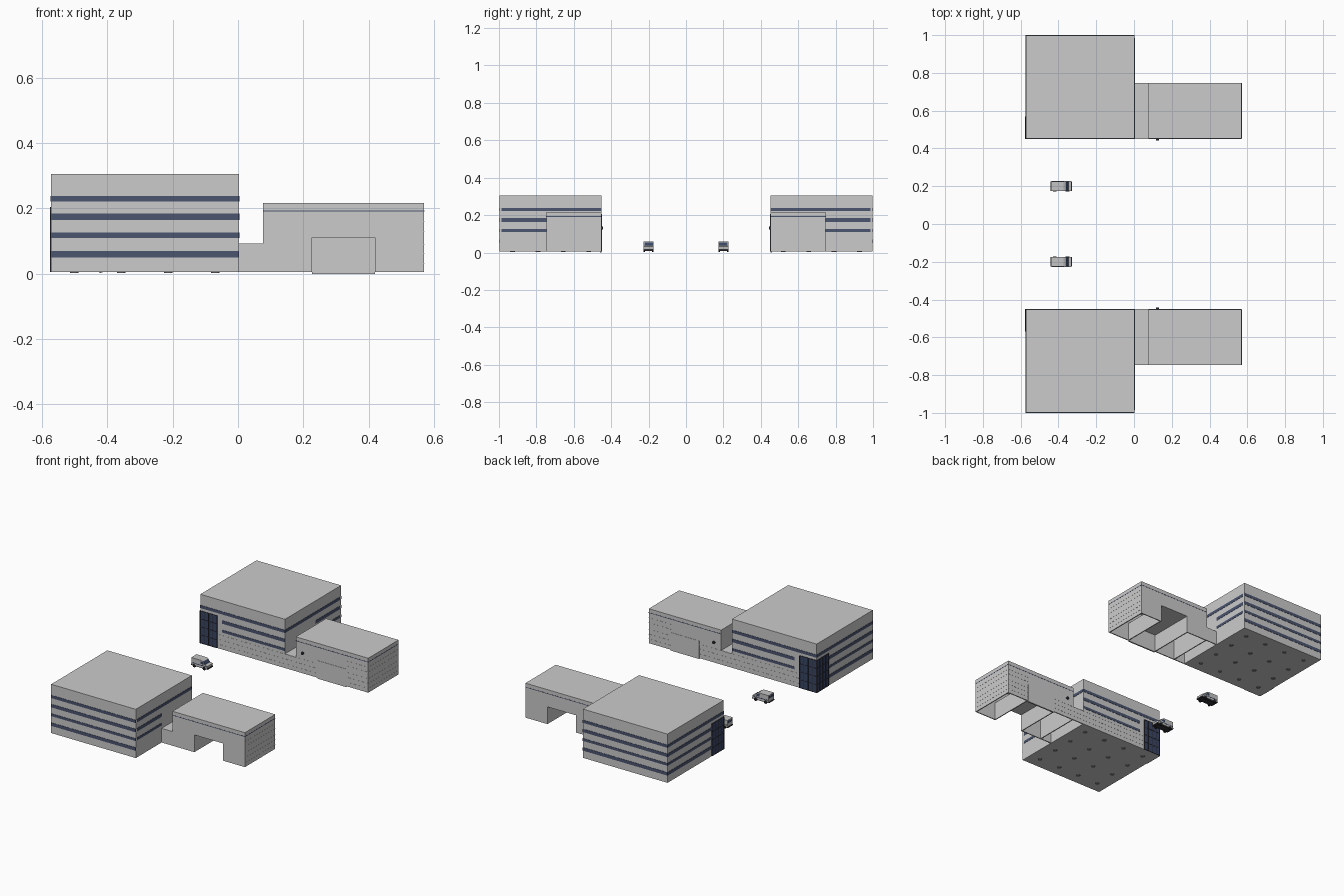
import bpy, bmesh, math
from mathutils import Matrix

cube = bpy.data.objects.get("Cube")
if cube:
    bpy.data.objects.remove(cube, do_unlink=True)


def material(name, r, g, b):
    m = bpy.data.materials.new(name)
    m.use_nodes = True
    m.diffuse_color = (r, g, b, 1)
    m.node_tree.nodes["Principled BSDF"].inputs["Base Color"].default_value = (r, g, b, 1)
    return m


WALL = material("pale grey wall", 0.6, 0.6, 0.6)
NAVY = material("navy window band", 0.07, 0.09, 0.16)
GLASS = material("dark navy glass", 0.04, 0.06, 0.13)
FRAME = material("charcoal frame", 0.03, 0.03, 0.04)
VAN = material("van grey", 0.55, 0.55, 0.55)
TYRE = material("tyre black", 0.015, 0.015, 0.015)
LAMP = material("lamp grey", 0.2, 0.2, 0.2)


def finish(bm, name, mat):
    bmesh.ops.recalc_face_normals(bm, faces=bm.faces[:])
    mesh = bpy.data.meshes.new(name)
    bm.to_mesh(mesh)
    bm.free()
    mesh.materials.append(mat)
    obj = bpy.data.objects.new(name, mesh)
    bpy.context.collection.objects.link(obj)
    return obj


def boxes(name, mat, side, spans):
    """One object from boxes given as (x range, y range, z range)."""
    bm = bmesh.new()
    for xs, ys, zs in spans:
        verts = bmesh.ops.create_cube(bm, size=1)["verts"]
        for v in verts:
            v.co = [r[0] if c < 0 else r[1] for c, r in zip(v.co, (xs, ys, zs))]
            v.co.y *= side
    return finish(bm, name, mat)


def cylinders(name, mat, spots, radius, depth, axis="Z", sides=16):
    bm = bmesh.new()
    turn = Matrix.Rotation(math.pi / 2, 4, "X") if axis == "Y" else Matrix()
    for spot in spots:
        bmesh.ops.create_cone(bm, cap_ends=True, segments=sides, radius1=radius,
                              radius2=radius, depth=depth,
                              matrix=Matrix.Translation(spot) @ turn)
    return finish(bm, name, mat)


def prism(name, mat, outline, y0, y1):
    """Extrude an x-z outline along y."""
    bm = bmesh.new()
    face = bm.faces.new([bm.verts.new((x, y0, z)) for x, z in outline])
    ext = bmesh.ops.extrude_face_region(bm, geom=[face])["geom"]
    for v in ext:
        if isinstance(v, bmesh.types.BMVert):
            v.co.y = y1
    return finish(bm, name, mat)


# Shared building dimensions, with y growing away from the street
X0, X1, XA, X2 = -0.573, 0.003, 0.077, 0.57
Y0, Y1, YA = 0.452, 0.998, 0.747
BASE, TOP, LOW, MID = 0.005, 0.305, 0.092, 0.217
BAY0, BAY1, BAY_TOP = 0.226, 0.42, 0.111
T, P = 0.006, 0.0015
BANDS = [(0.221, 0.239), (0.164, 0.184), (0.11, 0.126), (0.05, 0.07)]
TOWER = 0.115


def building(side, label):
    # Main block and its window bands
    boxes(label + "_main_block", WALL, side, [((X0, X1), (Y0, Y1), (BASE, TOP))])
    bands = []
    for i, z in enumerate(BANDS):
        start = 0 if i == 0 else TOWER
        bands.append(((X0 - P, X1), (Y1 - P, Y1 + P), z))
        bands.append(((X0 - P, X0 + P), (Y0 + start, Y1), z))
        if i < 3:
            gap = 0 if i == 0 else TOWER + 0.035
            bands.append(((X0 + gap, X1), (Y0 - P, Y0 + P), z))
            bands.append(((X1 - P, X1 + P), (Y0 if i == 0 else YA, Y1 - 0.012), z))
    boxes(label + "_window_bands", NAVY, side, bands)

    # Glazed corner with frames
    top = 0.205
    boxes(label + "_corner_glass", GLASS, side, [
        ((X0 - P, X0 + TOWER), (Y0 - P, Y0 + P), (BASE, top)),
        ((X0 - P, X0 + P), (Y0 - P, Y0 + TOWER), (BASE, top))])
    frames = []
    for i in range(5):
        d = i * TOWER / 4
        frames.append(((X0 + d - P, X0 + d + P), (Y0 - 2 * P, Y0), (BASE, top)))
        frames.append(((X0 - 2 * P, X0), (Y0 + d - P, Y0 + d + P), (BASE, top)))
        z = BASE + i * (top - BASE - 2 * P) / 4
        frames.append(((X0, X0 + TOWER), (Y0 - 2 * P, Y0), (z, z + 2 * P)))
        frames.append(((X0 - 2 * P, X0), (Y0, Y0 + TOWER), (z, z + 2 * P)))
    boxes(label + "_corner_frames", FRAME, side, frames)

    # Round fittings on the underside
    spots = [(X0 + (i + 0.5) * 0.144, side * (Y0 + (j + 0.5) * 0.136), BASE)
             for i in range(4) for j in range(4)]
    cylinders(label + "_underside_fittings", LAMP, spots, 0.013, 0.004)

    # Link and wing as hollow shells, with an open bay at the back
    wing = (BASE, MID)
    boxes(label + "_link", WALL, side, [
        ((X1, XA), (Y0, YA), (LOW - T, LOW)),
        ((X1, XA), (Y0, Y0 + T), (BASE, LOW - T)),
        ((X1, XA), (YA - T, YA), (BASE, LOW - T))])
    boxes(label + "_wing_shell", WALL, side, [
        ((XA, X2), (Y0, YA), (MID - T, MID)),
        ((XA, X2), (Y0, Y0 + T), wing),
        ((XA, XA + T), (Y0, YA), wing),
        ((X2 - T, X2), (Y0, YA), wing),
        ((XA, BAY0), (YA - T, YA), wing),
        ((BAY1, X2), (YA - T, YA), wing),
        ((BAY0, BAY1), (YA - T, YA), (BAY_TOP, MID))])
    boxes(label + "_bay_lining", WALL, side, [
        ((BAY0 - T, BAY0), (Y0, YA - T), (BASE, BAY_TOP)),
        ((BAY1, BAY1 + T), (Y0, YA - T), (BASE, BAY_TOP)),
        ((BAY0 - T, BAY1 + T), (Y0, YA - T), (BAY_TOP, BAY_TOP + T))])
    boxes(label + "_bay_door", WALL, side,
          [((BAY0, BAY1), (Y0 - P, Y0 + T + P), (0, BAY_TOP))])

    # Thin dark line below the wing parapet
    z = (0.191, 0.1945)
    boxes(label + "_parapet_line", NAVY, side, [
        ((XA, X2), (YA, YA + P / 2), z),
        ((XA, X2), (Y0 - P / 2, Y0), z),
        ((X2, X2 + P / 2), (Y0, YA), z)])

    # Cladding seams and a wall lamp on the street side
    seams = []
    for z in (0.03, 0.06, 0.09):
        seams.append(((X0 + TOWER + 0.01, BAY0), (Y0 - P / 2, Y0), (z, z + P)))
    for z in (0.03, 0.06, 0.09, 0.13, 0.16):
        seams.append(((BAY1, X2), (Y0 - P / 2, Y0), (z, z + P)))
        seams.append(((X2, X2 + P / 2), (Y0, YA), (z, z + P)))
    boxes(label + "_cladding_seams", WALL, side, seams)
    cylinders(label + "_wall_lamp", FRAME, [(0.125, side * (Y0 - 0.004), 0.13)],
              0.008, 0.01, "Y")


def van(y, label):
    # Body with a sloping cab and bonnet, facing +x
    w = 0.026
    outline = [(-0.44, 0.014), (-0.332, 0.014), (-0.33, 0.032), (-0.348, 0.036),
               (-0.362, 0.053), (-0.372, 0.058), (-0.44, 0.058)]
    prism(label + "_body", VAN, outline, y - w, y + w)
    prism(label + "_windscreen", GLASS,
          [(-0.3485, 0.0365), (-0.361, 0.052), (-0.360, 0.053), (-0.347, 0.037)],
          y - w + 0.003, y + w - 0.003)
    prism(label + "_cab_windows", GLASS,
          [(-0.353, 0.036), (-0.365, 0.05), (-0.378, 0.05), (-0.378, 0.036)],
          y - w - 0.0006, y + w + 0.0006)
    # Chassis, bumpers, waistband and rear glass
    boxes(label + "_chassis", FRAME, 1, [
        ((-0.436, -0.334), (y - 0.022, y + 0.022), (0.009, 0.014)),
        ((-0.335, -0.327), (y - w, y + w), (0.012, 0.019)),
        ((-0.443, -0.437), (y - w, y + w), (0.012, 0.018))])
    boxes(label + "_waistband", NAVY, 1,
          [((-0.438, -0.334), (y - w - 0.0005, y + w + 0.0005), (0.025, 0.03))])
    boxes(label + "_rear_window", GLASS, 1,
          [((-0.4406, -0.439), (y - 0.02, y + 0.02), (0.038, 0.052))])
    # Wheels
    cylinders(label + "_wheels", TYRE,
              [(x, y + s * 0.023, 0.013) for x in (-0.42, -0.352) for s in (-1, 1)],
              0.01, 0.009, "Y")


for side, label in ((-1, "front"), (1, "rear")):
    building(side, label + "_building")
    van(side * 0.2, label + "_van")
